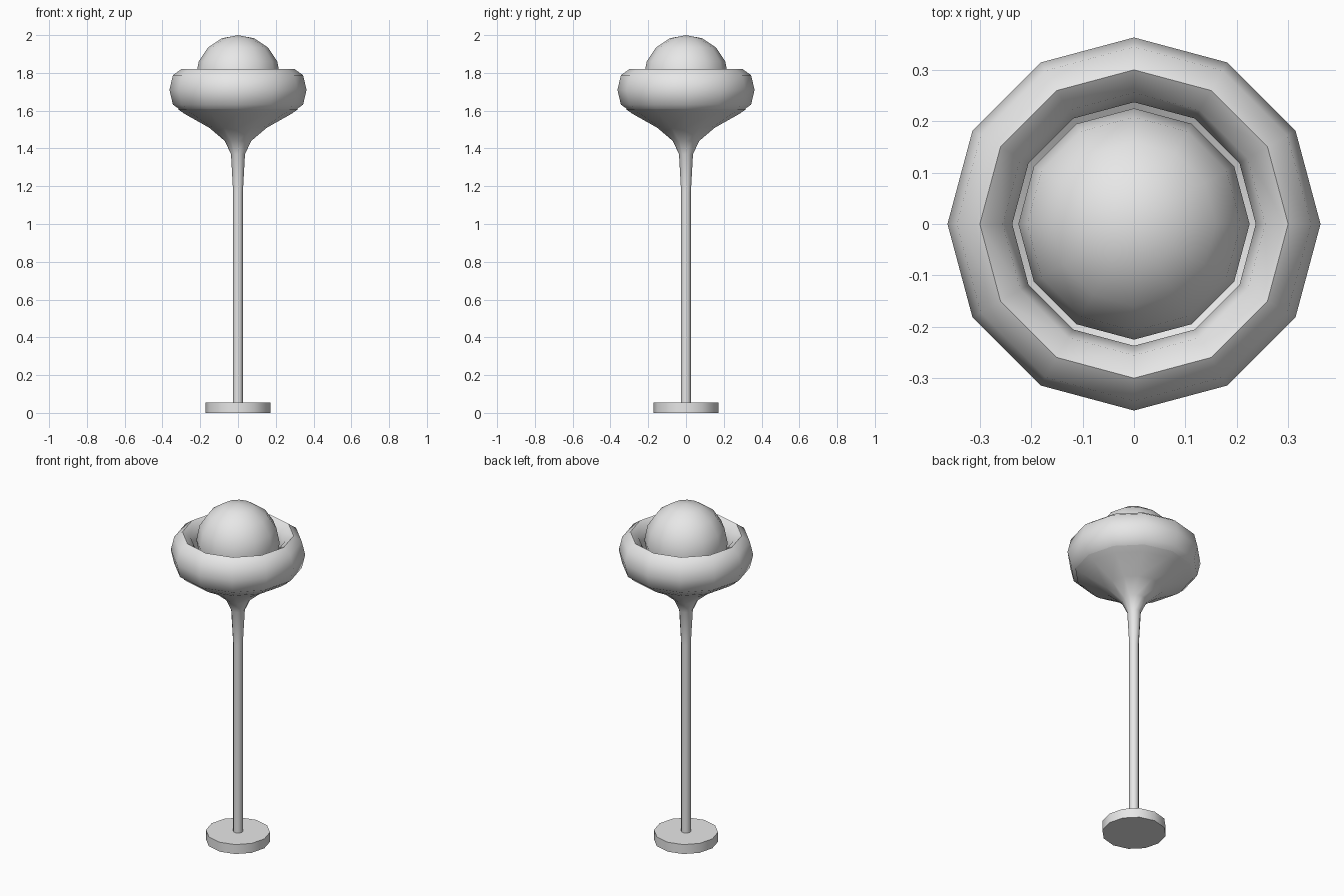
import bpy
import math

SIDES = 12

cube = bpy.data.objects.get("Cube")
if cube:
    bpy.data.objects.remove(cube, do_unlink=True)

grey = bpy.data.materials.new("light grey")
grey.use_nodes = True
colour = (0.8, 0.8, 0.8, 1)
grey.diffuse_color = colour
grey.node_tree.nodes["Principled BSDF"].inputs["Base Color"].default_value = colour


def finish(obj, name):
    """Name, colour and smooth one part, keeping hard corners sharp."""
    obj.name = name
    obj.data.materials.clear()
    obj.data.materials.append(grey)
    bpy.ops.object.select_all(action="DESELECT")
    obj.select_set(True)
    bpy.context.view_layer.objects.active = obj
    bpy.ops.object.shade_smooth_by_angle(angle=math.radians(60))


def lathe(name, profile, closed=False):
    """Turn an (r, z) profile, listed upward on its outer side, around z."""
    verts = []
    for r, z in profile:
        for k in range(SIDES):
            a = math.tau * k / SIDES
            verts.append((r * math.cos(a), r * math.sin(a), z))
    n = len(profile)
    faces = []
    for i in range(n if closed else n - 1):
        low, high = i * SIDES, (i + 1) % n * SIDES
        for k in range(SIDES):
            m = (k + 1) % SIDES
            faces.append((low + k, low + m, high + m, high + k))
    if not closed:
        faces.append(tuple(reversed(range(SIDES))))
    mesh = bpy.data.meshes.new(name)
    mesh.from_pydata(verts, [], faces)
    obj = bpy.data.objects.new(name, mesh)
    bpy.context.collection.objects.link(obj)
    finish(obj, name)


# Round foot
bpy.ops.mesh.primitive_cylinder_add(vertices=SIDES, radius=0.173, depth=0.056,
                                    location=(0, 0, 0.028))
finish(bpy.context.object, "base")

# Slim pole flaring into the underside of the shade
lathe("flared_pole", [(0.026, 0), (0.026, 1.17), (0.037, 1.37), (0.07, 1.44),
                      (0.153, 1.51), (0.286, 1.585), (0.32, 1.61)])

# Tall oval ring around the globe
ring = []
for k in range(8):
    a = math.tau * k / 8
    ring.append((0.3 + 0.063 * math.cos(a), 1.71 + 0.11 * math.sin(a)))
lathe("shade_ring", ring, closed=True)

# Globe
bpy.ops.mesh.primitive_uv_sphere_add(segments=SIDES, ring_count=8, radius=0.225,
                                     location=(0, 0, 1.775))
finish(bpy.context.object, "globe")
